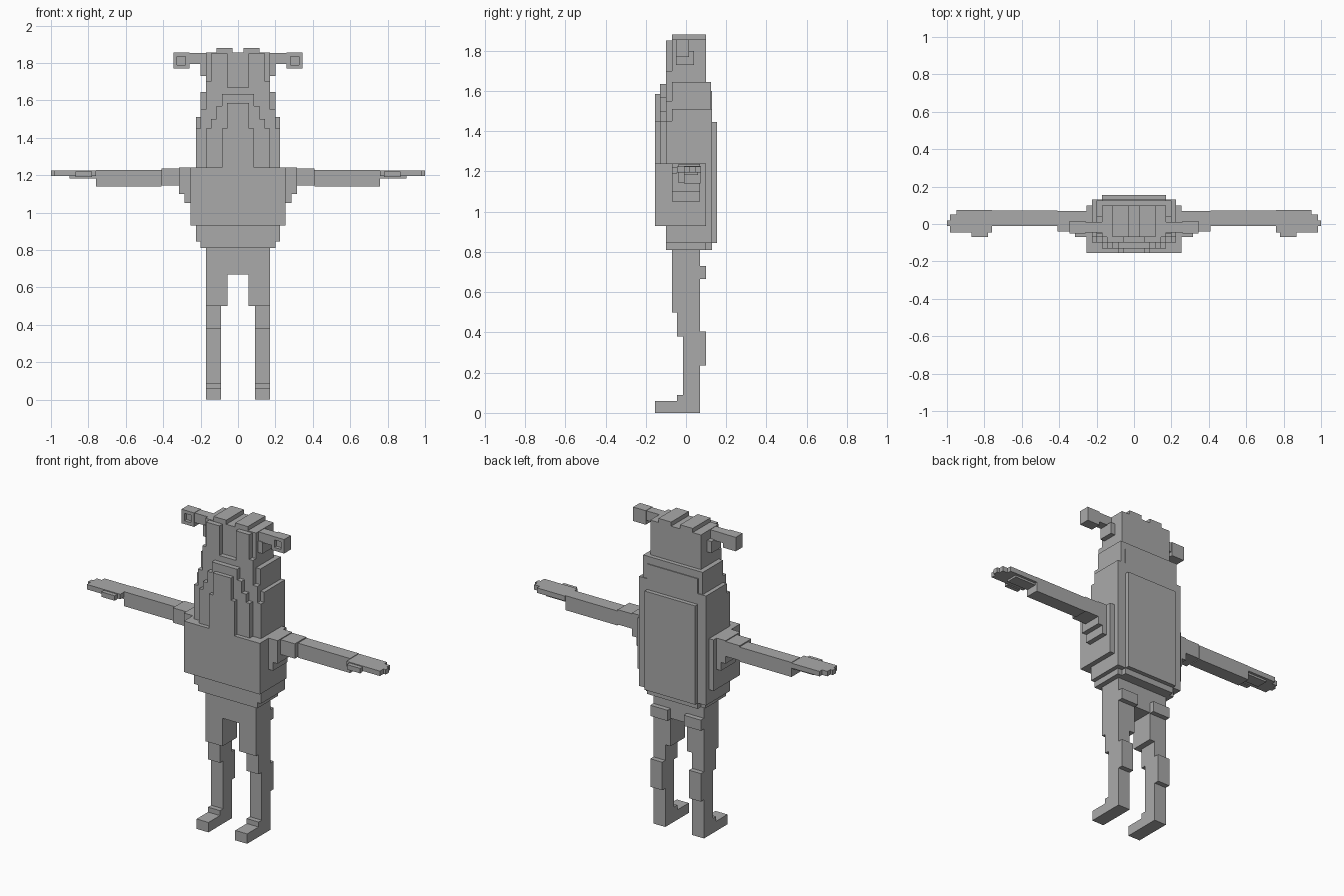
import bpy, bmesh

grey = bpy.data.materials.new("stone_grey")
grey.diffuse_color = (0.4, 0.4, 0.4, 1)


def part(name, boxes, mirror=False):
    """One object from (x0, x1, y0, y1, z0, z1) blocks, optionally mirrored in x."""
    bm = bmesh.new()
    for x0, x1, y0, y1, z0, z1 in boxes:
        for v in bmesh.ops.create_cube(bm, size=1)["verts"]:
            v.co = ((x0 + x1) / 2 + v.co.x * (x1 - x0),
                    (y0 + y1) / 2 + v.co.y * (y1 - y0),
                    (z0 + z1) / 2 + v.co.z * (z1 - z0))
    mesh = bpy.data.meshes.new(name)
    bm.to_mesh(mesh)
    bm.free()
    mesh.materials.append(grey)
    ob = bpy.data.objects.new(name, mesh)
    bpy.context.collection.objects.link(ob)
    if mirror:
        mod = ob.modifiers.new("mirror", "MIRROR")
        mod.use_mirror_merge = False
    return ob


def slab(w, y0, y1, z0, z1):
    """Block centred on x = 0 with half width w."""
    return (-w, w, y0, y1, z0, z1)


# legs: foot, ankle, shin, calf, knee, thigh, seat bulge
part("legs", [
    (0.09, 0.17, -0.155, 0.07, 0.0, 0.06),
    (0.09, 0.17, -0.045, 0.07, 0.06, 0.09),
    (0.09, 0.17, -0.015, 0.07, 0.09, 0.38),
    (0.09, 0.17, 0.07, 0.10, 0.235, 0.405),
    (0.09, 0.17, -0.045, 0.07, 0.38, 0.50),
    (0.055, 0.17, -0.07, 0.07, 0.50, 0.67),
    (0.055, 0.17, 0.07, 0.10, 0.665, 0.73),
], mirror=True)
part("hips", [slab(0.17, -0.07, 0.07, 0.67, 0.81)])

# torso: stepped layers growing outwards
part("torso", [
    slab(0.17, -0.10, 0.13, 0.81, 1.60),
    slab(0.20, -0.10, 0.10, 0.81, 1.55),
    slab(0.225, -0.10, 0.10, 0.845, 1.45),
    slab(0.225, -0.07, 0.13, 0.845, 1.51),
    slab(0.255, -0.07, 0.10, 0.93, 1.24),
    slab(0.285, -0.07, 0.07, 1.05, 1.24),
    slab(0.315, -0.07, 0.07, 1.10, 1.24),
])
part("back_panel", [slab(0.17, 0.13, 0.155, 0.845, 1.445)])
part("belly", [slab(0.255, -0.155, -0.07, 0.93, 1.24)])

# stepped collar and the long front flap
part("collar", [slab(w, -0.13, -0.07, 1.24, z) for w, z in
                ((0.17, 1.45), (0.145, 1.50), (0.115, 1.57), (0.085, 1.635))])
part("chest_flap", [slab(0.085, -0.155, -0.10, 1.24, 1.45),
                    slab(0.06, -0.155, -0.10, 1.45, 1.585)])

# arms and flat hands
part("arms", [
    (0.315, 0.41, -0.04, 0.07, 1.145, 1.235),
    (0.41, 0.76, -0.01, 0.073, 1.14, 1.228),
], mirror=True)
part("hands", [
    (0.76, 0.95, -0.045, 0.075, 1.195, 1.225),
    (0.95, 0.985, -0.045, 0.05, 1.195, 1.225),
    (0.985, 1.0, -0.01, 0.02, 1.195, 1.225),
    (0.78, 0.87, -0.07, -0.045, 1.19, 1.22),
    (0.76, 0.90, -0.01, 0.06, 1.183, 1.195),
], mirror=True)

# neck and head
part("neck", [slab(0.20, -0.07, 0.125, 1.51, 1.645),
              slab(0.17, -0.10, 0.10, 1.50, 1.67)])
part("head", [slab(0.17, -0.07, 0.10, 1.645, 1.855)])
part("face_sides", [(0.055, 0.145, -0.10, -0.07, 1.67, 1.85),
                    (0.085, 0.17, -0.10, -0.07, 1.67, 1.70)], mirror=True)
part("crown", [(0.03, 0.115, -0.07, 0.10, 1.855, 1.88)], mirror=True)
part("horn_roots", [(0.17, 0.20, -0.05, 0.04, 1.73, 1.80),
                    (0.17, 0.26, -0.045, 0.01, 1.795, 1.853)], mirror=True)

# horn tips with a small square pit in the front
tips = part("horn_tips", [(0.26, 0.345, -0.05, 0.015, 1.77, 1.855)], mirror=True)
bm = bmesh.new()
bm.from_mesh(tips.data)
bm.normal_update()
front = min(bm.faces, key=lambda f: f.calc_center_median().y)
bmesh.ops.inset_individual(bm, faces=[front], thickness=0.028)
pit = bmesh.ops.extrude_discrete_faces(bm, faces=[front])["faces"][0]
for v in pit.verts:
    v.co.y += 0.02
bm.to_mesh(tips.data)
bm.free()
